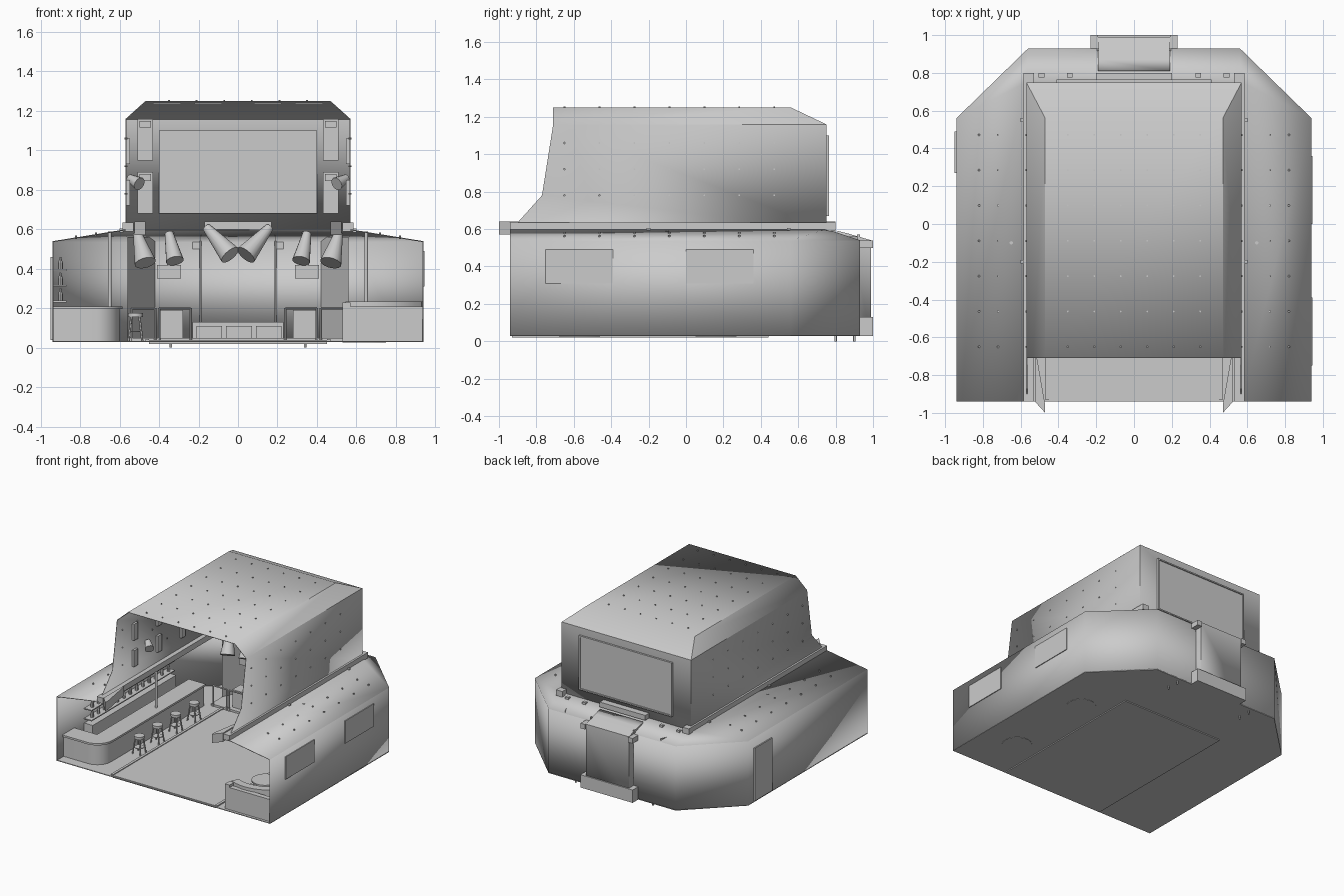
import bpy, bmesh, math
from mathutils import Vector

cube = bpy.data.objects.get("Cube")
if cube:
    bpy.data.objects.remove(cube)

mat = bpy.data.materials.new("plain_grey")
mat.use_nodes = True
GREY = (0.6, 0.6, 0.6, 1)
mat.diffuse_color = GREY
mat.node_tree.nodes["Principled BSDF"].inputs["Base Color"].default_value = GREY
made = []


class Part:
    """Collects simple solids into one named object."""
    def __init__(self, name):
        self.name, self.bm = name, bmesh.new()

    def face(self, *pts):
        self.bm.faces.new([self.bm.verts.new(p) for p in pts])

    def box(self, x0, x1, y0, y1, z0, z1):
        self.prism([(x0, y0), (x1, y0), (x1, y1), (x0, y1)], z0, z1)

    def prism(self, plan, z0, z1):
        low = [self.bm.verts.new((x, y, z0)) for x, y in plan]
        top = [self.bm.verts.new((x, y, z1)) for x, y in plan]
        n = len(plan)
        self.bm.faces.new(low[::-1])
        self.bm.faces.new(top)
        for i in range(n):
            j = (i + 1) % n
            self.bm.faces.new((low[i], low[j], top[j], top[i]))

    def rod(self, a, b, r1, r2=None, n=12):
        a, b = Vector(a), Vector(b)
        d = b - a
        m = Vector((0, 0, 1)).rotation_difference(d).to_matrix().to_4x4()
        m.translation = (a + b) / 2
        bmesh.ops.create_cone(self.bm, cap_ends=True, segments=n, radius1=r1,
                              radius2=r1 if r2 is None else r2, depth=d.length, matrix=m)

    def done(self, thick=0):
        bmesh.ops.remove_doubles(self.bm, verts=self.bm.verts, dist=0.0002)
        bmesh.ops.recalc_face_normals(self.bm, faces=self.bm.faces)
        mesh = bpy.data.meshes.new(self.name)
        self.bm.to_mesh(mesh)
        self.bm.free()
        mesh.materials.append(mat)
        ob = bpy.data.objects.new(self.name, mesh)
        bpy.context.collection.objects.link(ob)
        if thick:
            mod = ob.modifiers.new("thickness", "SOLIDIFY")
            mod.thickness, mod.offset = thick, -1
        made.append(ob)


def arc(cx, cy, r, a0, a1, n):
    return [(cx + r * math.cos(math.radians(a0 + (a1 - a0) * i / n)),
             cy + r * math.sin(math.radians(a0 + (a1 - a0) * i / n))) for i in range(n + 1)]


SIDES = (-1, 1)

# Lower hall: walls and hipped roof, open at the front
plan = [(-.94, -.94), (-.94, .56), (-.56, .93), (.56, .93), (.94, .56), (.94, -.94)]
inner = [(-.57, -.94), (-.57, .75), (-.57, .75), (.57, .75), (.57, .75), (.57, -.94)]
walls, roof = Part("lower_walls"), Part("lower_roof")
for i in range(5):
    (ax, ay), (bx, by) = plan[i], plan[i + 1]
    (cx, cy), (dx, dy) = inner[i + 1], inner[i]
    walls.face((ax, ay, .03), (bx, by, .03), (bx, by, .54), (ax, ay, .54))
    pts = [(ax, ay, .54), (bx, by, .54), (cx, cy, .6)]
    if (cx, cy) != (dx, dy):
        pts.append((dx, dy, .6))
    roof.face(*pts)
walls.done(.005)
roof.done(.005)
floor = Part("floor")
floor.prism(plan[::-1], .028, .034)
floor.done()

# Upper hall: profiled side walls, back wall and chamfered roof
up = Part("upper_hall")
for s in SIDES:
    up.face(*[(s * .57, y, z) for y, z in
              ((-.94, .6), (-.9, .635), (-.77, .78), (-.71, 1.16), (.75, 1.16), (.75, .6))])
    up.face((s * .57, -.71, 1.16), (s * .47, -.71, 1.25), (s * .47, .56, 1.25), (s * .57, .75, 1.16))
up.face((-.57, .75, .6), (.57, .75, .6), (.57, .75, 1.16), (-.57, .75, 1.16))
up.face((-.57, .75, 1.16), (.57, .75, 1.16), (.47, .56, 1.25), (-.47, .56, 1.25))
up.face((-.47, -.71, 1.25), (.47, -.71, 1.25), (.47, .56, 1.25), (-.47, .56, 1.25))
up.done(.005)

# Edge beams and tapered front ends
beam = Part("edge_beams")
for s in SIDES:
    beam.box(s * .53, s * .585, -.94, .8, .59, .635)
    beam.prism([(s * .525, -.7), (s * .525, -.94), (s * .47, -1), (s * .47, -.96), (s * .515, -.7)], .57, .64)
beam.done()

# Screen on both faces of the upper back wall
screen = Part("screen_panels")
for y0, y1 in ((.738, .744), (.752, .757)):
    screen.box(-.4, .4, y0, y1, .68, 1.1)
for x in SIDES:
    screen.box(x * .4, x * .41, .75, .765, .67, 1.1)
for z in (.67, 1.09):
    screen.box(-.41, .41, .75, .765, z, z + .01)
screen.done()

# Rear alcove with sloped cap, base and trim
alcove = Part("rear_alcove")
for s in SIDES:
    alcove.face(*[(s * .19, y, z) for y, z in
                  ((.9, .03), (.99, .03), (.99, .54), (.87, .575), (.81, .59), (.81, .5))])
for (y, z), (v, w) in (((.99, .03), (.99, .54)), ((.99, .54), (.87, .575)), ((.87, .575), (.81, .59))):
    alcove.face((-.19, y, z), (.19, y, z), (.19, v, w), (-.19, v, w))
alcove.box(-.23, .23, .925, 1, .028, .13)
alcove.box(-.2, .2, .75, .8, .6, .64)
for s in SIDES:
    alcove.box(s * .19, s * .23, .925, 1, .5, .54)
alcove.done(.004)

# Side windows, side door and sockets
panel = Part("side_panels")
for y in (-.75, 0):
    panel.box(.936, .946, y, y + .36, .31, .49)
panel.box(-.95, -.936, .27, .49, .04, .46)
panel.done()
pegs = Part("floor_pegs")
for s in SIDES:
    for y in (.8, .9):
        pegs.rod((s * .34, y, 0), (s * .34, y, .04), .006)
pegs.done()

# Small studs over roofs and walls, and roof lamps at the back
stud = Part("roof_studs")
for k in range(7):
    y = -.65 + k * .187
    for s in SIDES:
        for x in (.07, .21, .35):
            stud.rod((s * x, y, 1.245), (s * x, y, 1.256), .005, n=6)
        for x in (.72, .82):
            z = .6 - (x - .57) * .16
            stud.rod((s * x, y, z - .01), (s * x, y, z + .008), .006, n=6)
        for z in (.78, .92, 1.06):
            stud.rod((s * .56, y, z), (s * .575, y, z), .005, n=6)
for s in SIDES:
    for x in (.34, .49):
        stud.box(s * x - .015, s * x + .015, .775, .8, .58, .6)
    for y in (-.2, .55):
        stud.box(s * .58, s * .6, y - .01, y + .01, .585, .605)
stud.done()

# Dance floor and rear stage
stage = Part("dance_floor_and_stage")
stage.box(-.45, .45, -.93, .44, .02, .038)
stage.box(-.56, .56, .46, .92, .03, .05)
for s in SIDES:
    stage.box(s * .45, s * .47, -.93, .46, .03, .044)
stage.box(-.23, .23, .55, .68, .04, .13)
for x in (-.21, -.06, .09):
    stage.box(x, x + .13, .542, .55, .05, .11)
for s in SIDES:
    stage.face((s * .56, .6, .03), (s * .42, .92, .03), (s * .42, .92, .56), (s * .56, .6, .56))
    stage.box(s * .185, s * .195, .915, .93, .04, .57)
stage.done()

# Rails around the side booths
rail = Part("stage_rails")
for s in SIDES:
    for x0, x1 in ((.24, .4), (.42, .54)):
        for x in (x0, x1):
            rail.rod((s * x, .46, .03), (s * x, .46, .2), .006, n=8)
        rail.rod((s * x0, .46, .2), (s * x1, .46, .2), .006, n=8)
    rail.box(s * .28, s * .4, .5, .6, .04, .19)
    rail.rod((s * .65, -.1, .03), (s * .65, -.1, .59), .009)
rail.done()

# Loudspeakers on the back wall, hanging monitors and wall strips
sound = Part("loudspeakers")
for s in SIDES:
    for z in (.68, .95):
        sound.box(s * .43, s * .51, .66, .74, z, z + .21)
        sound.box(s * .44, s * .5, .65, .66, z + .165, z + .2)
    sound.box(s * .29, s * .41, .6, .7, .35, .42)
    sound.box(s * .34, s * .36, .64, .66, .42, .59)
    for y in (-.5, -.2, .1, .4):
        for z in (.72, .93):
            sound.box(s * .548, s * .565, y - .025, y + .025, z, z + .13)
    for x in (.08, .29):
        sound.box(s * x, s * (x + .14), -.66, .5, 1.235, 1.243)
sound.done()

# Spotlights with flaring shades
spot = Part("spotlights")
spot.box(-.17, .17, .62, .67, .6, .64)
for s in SIDES:
    for x0, x1, z0, z1, r in ((.16, .04, .61, .47, .055), (.35, .32, .58, .44, .045), (.51, .47, .58, .43, .055)):
        spot.rod((s * x0, .62, z0), (s * x1, .54, z1), .022, r, 16)
    spot.rod((s * .55, -.35, .86), (s * .5, -.4, .83), .02, .035, 12)
spot.done()

# Curved bar counter with overhanging top
bar = Part("bar_counter")
for grow, z0, z1 in ((0, .03, .195), (.015, .195, .21)):
    outer = [(-.935, -.86 - grow)] + arc(-.72, -.74, .12 + grow, -90, 0, 10) + [(-.6 + grow, .43)]
    bar.prism(outer + [(-.72 - grow, .43), (-.72 - grow, -.74 + grow), (-.935, -.74 + grow)], z0, z1)
bar.done()

# Back bar shelves and bottles
shelf = Part("bottle_shelves")
shelf.box(-.935, -.86, -.6, .45, .03, .2)
for z in (.23, .31, .39):
    shelf.box(-.935, -.87, -.6, .45, z, z + .008)
    for k in range(13):
        y = -.55 + k * .08
        shelf.rod((-.9, y, z + .008), (-.9, y, z + .04), .012, n=8)
        shelf.rod((-.9, y, z + .04), (-.9, y, z + .07), .012, .004, 8)
shelf.done()

# Bar stools
stool = Part("bar_stools")
for y in (-.5, -.27, -.04, .19):
    x = -.52
    stool.rod((x, y, .155), (x, y, .175), .038, n=16)
    stool.rod((x, y, .08), (x, y, .085), .036, n=16)
    for dx, dy in ((1, 1), (1, -1), (-1, 1), (-1, -1)):
        stool.rod((x + dx * .02, y + dy * .02, .16), (x + dx * .035, y + dy * .035, .03), .006, n=6)
stool.done()

# Curved seating booths with round tables
booth = Part("seating_booths")
for y in (-.57, .16):
    for r0, r1, z in ((.2, .27, .12), (.26, .32, .235)):
        ring = [(min(px, .935), py) for px, py in arc(.68, y, r1, -115, 115, 24) + arc(.68, y, r0, 115, -115, 24)]
        booth.prism(ring, .03, z)
    booth.rod((.64, y, .026), (.64, y, .034), .11, n=24)
    booth.rod((.64, y, .03), (.64, y, .15), .015)
    booth.rod((.64, y, .15), (.64, y, .16), .1, n=24)
booth.box(.53, .57, -.92, -.86, .03, .23)
booth.box(.57, .935, -.92, -.88, .03, .21)
booth.done()

bpy.ops.object.select_all(action='DESELECT')
for ob in made:
    ob.select_set(True)
bpy.context.view_layer.objects.active = made[0]
bpy.ops.object.shade_smooth_by_angle(angle=0.6)
